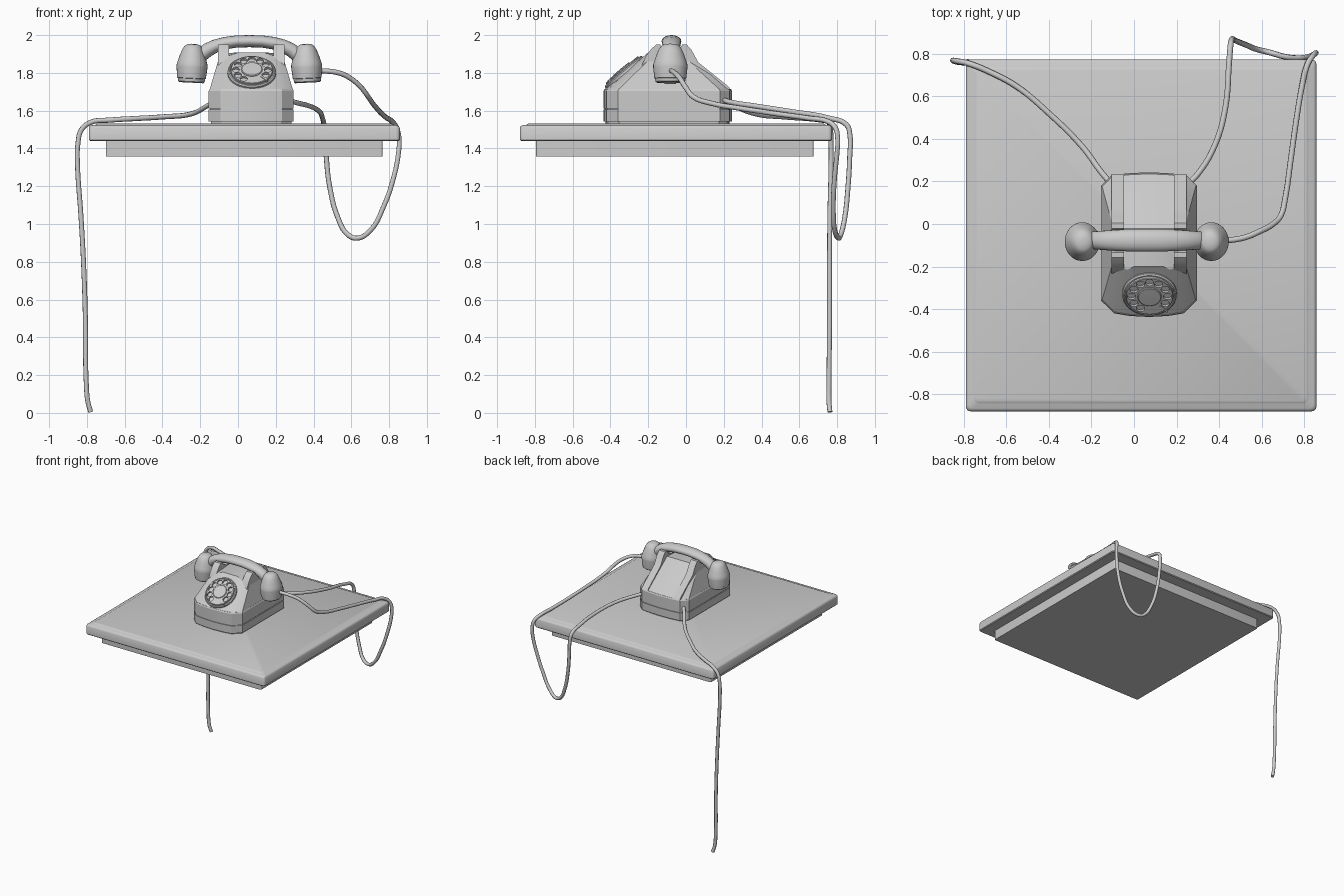
import bpy, bmesh, math
from math import sin, cos, pi, radians
from mathutils import Vector, Matrix

if "Cube" in bpy.data.objects:
    bpy.data.objects.remove(bpy.data.objects["Cube"])

CX = 0.07          # phone centre line
HX, HY = 0.06, -0.077   # handset centre


def finish(name, bm, angle=35):
    bmesh.ops.recalc_face_normals(bm, faces=bm.faces)
    me = bpy.data.meshes.new(name)
    bm.to_mesh(me)
    bm.free()
    ob = bpy.data.objects.new(name, me)
    bpy.context.collection.objects.link(ob)
    bpy.ops.object.select_all(action='DESELECT')
    ob.select_set(True)
    bpy.context.view_layer.objects.active = ob
    if angle:
        bpy.ops.object.shade_smooth_by_angle(angle=radians(angle))
    return ob


def loft(name, rings, angle=35, matrix=None):
    """Skin a list of equal-length closed rings and cap both ends."""
    bm = bmesh.new()
    vs = [[bm.verts.new(p) for p in r] for r in rings]
    n = len(rings[0])
    for a, b in zip(vs, vs[1:]):
        for i in range(n):
            j = (i + 1) % n
            bm.faces.new((a[i], a[j], b[j], b[i]))
    bm.faces.new(vs[0][::-1])
    bm.faces.new(vs[-1])
    if matrix:
        bm.transform(matrix)
    return finish(name, bm, angle)


def hull(name, pts):
    bm = bmesh.new()
    for p in pts:
        bm.verts.new(p)
    r = bmesh.ops.convex_hull(bm, input=bm.verts)
    bmesh.ops.delete(bm, geom=list({g for g in r['geom_interior'] + r['geom_unused']
                                    if isinstance(g, bmesh.types.BMVert)}), context='VERTS')
    return finish(name, bm, 20)


def lathe(name, profile, matrix, n=32):
    return loft(name, [[(r * cos(2 * pi * i / n), r * sin(2 * pi * i / n), z)
                        for i in range(n)] for r, z in profile], 35, matrix)


def rounded_rect(x0, x1, y0, y1, r, z):
    out = []
    for cx, cy, a in ((x1 - r, y1 - r, 0), (x0 + r, y1 - r, 90),
                      (x0 + r, y0 + r, 180), (x1 - r, y0 + r, 270)):
        for k in range(5):
            t = radians(a + 22.5 * k)
            out.append((cx + r * cos(t), cy + r * sin(t), z))
    return out


# table top with a softened edge, and the board under it
edge = [(0.006, 1.44), (0, 1.446), (0, 1.508), (0.005, 1.518), (0.014, 1.523),
        (0.034, 1.525), (0.042, 1.53), (0.048, 1.533)]
loft("table_top", [rounded_rect(-0.79 + d, 0.857 - d, -0.88 + d, 0.773 - d, 0.022, z)
                   for d, z in edge])
loft("table_under_board", [rounded_rect(-0.70, 0.765, -0.793, 0.675, 0.01, z)
                           for z in (1.358, 1.442)])


# phone base footprint: clipped corners, bowed front and back
def footprint(z, d=0.0):
    half = [(0.0, -0.437 + d), (0.09, -0.432 + d), (0.163 - d / 2, -0.42 + d),
            (0.225 - d, -0.36 + d / 2), (0.225 - d, 0.18 - d / 2),
            (0.175 - d / 2, 0.23 - d), (0.09, 0.239 - d), (0.0, 0.243 - d)]
    full = half + [(-x, y) for x, y in half[-2:0:-1]]
    return [(CX + x, y, z) for x, y in full]


loft("phone_foot", [footprint(1.53, 0.012), footprint(1.55, 0.012)], 25)
loft("phone_base", [footprint(z, d) for z, d in
                    ((1.542, 0.0), (1.605, 0.0), (1.605, 0.006), (1.611, 0.006),
                     (1.611, 0.0), (1.705, 0.0), (1.714, 0.005))], 25)

# sloped housing with a narrowing front panel
pts = footprint(1.712, 0.005)
for s in (-1, 1):
    for x, y, z in ((0.176, -0.26, 1.795), (0.176, 0.125, 1.795), (0.172, -0.19, 1.875),
                    (0.172, 0.0, 1.875), (0.10, -0.215, 1.895), (0.07, -0.2, 1.908),
                    (0.12, -0.02, 1.905)):
        pts.append((CX + s * x, y, z))
hull("phone_housing", pts)

# cradle ribs running up the back and ending in two horns
rib = [(-0.25, 1.80), (-0.215, 1.885), (-0.185, 1.925), (-0.158, 1.95), (-0.135, 1.95),
       (-0.118, 1.925), (-0.077, 1.908), (-0.036, 1.925), (-0.02, 1.95), (0.004, 1.95),
       (0.03, 1.92), (0.065, 1.856), (0.225, 1.728), (0.235, 1.712), (-0.25, 1.712)]
for s, side in ((-1, "left"), (1, "right")):
    loft("cradle_rib_" + side, [[(CX + s * x, y, z) for y, z in rib] for x in (0.118, 0.176)], 25)

# rotary dial, tilted to lie on the front panel
tilt = radians(40)
dial = Matrix.Translation((CX + 0.003, -0.328, 1.802)) @ Matrix.Rotation(tilt, 4, 'X')
lathe("dial_rim", [(0.128, -0.02), (0.128, 0.006), (0.122, 0.012), (0.117, 0.012),
                   (0.115, 0.007)], dial, 40)
plate = lathe("dial_finger_plate", [(0.112, 0.002), (0.112, 0.017), (0.109, 0.02)], dial, 40)
bm = bmesh.new()
for k in range(10):
    a = radians(-30 + 30 * k)
    bmesh.ops.create_cone(bm, cap_ends=True, segments=16, radius1=0.0195, radius2=0.0195,
                          depth=0.05, matrix=dial @ Matrix.Translation(
                              (0.085 * cos(a), 0.085 * sin(a), 0.01)))
cutter = finish("finger_hole_cutter", bm, None)
cutter.hide_render = True
mod = plate.modifiers.new("holes", 'BOOLEAN')
mod.operation, mod.object, mod.solver = 'DIFFERENCE', cutter, 'EXACT'
bpy.context.view_layer.objects.active = plate
bpy.ops.object.modifier_apply(modifier=mod.name)
bpy.data.objects.remove(cutter)
lathe("dial_centre", [(0.056, 0.015), (0.056, 0.023), (0.052, 0.026), (0.01, 0.027)], dial)
stop = Matrix.Rotation(radians(-48), 4, 'Z')
bm = bmesh.new()
bmesh.ops.create_cube(bm, size=1, matrix=dial @ stop @ Matrix.Translation((0.1, 0, 0.018))
                      @ Matrix.Diagonal((0.05, 0.009, 0.012, 1)))
finish("dial_finger_stop", bm)

# handset grip: oval sections along an arch (offset, height, half width, half thickness)
arch = [(0.0, 1.968, 0.052, 0.032), (0.07, 1.966, 0.052, 0.032), (0.13, 1.957, 0.05, 0.033),
        (0.18, 1.942, 0.047, 0.035), (0.22, 1.922, 0.044, 0.037), (0.255, 1.895, 0.042, 0.038),
        (0.285, 1.855, 0.04, 0.035)]
path = [(-x, z, w, t) for x, z, w, t in arch[:0:-1]] + arch
rings = []
for i, (x, z, w, t) in enumerate(path):
    a, b = path[max(i - 1, 0)], path[min(i + 1, len(path) - 1)]
    d = Vector((b[0] - a[0], 0, b[1] - a[1])).normalized()
    nrm = Vector((-d.z, 0, d.x))
    c = Vector((HX + x, HY, z))
    rings.append([c + nrm * t * sin(2 * pi * k / 20) + Vector((0, w * cos(2 * pi * k / 20), 0))
                  for k in range(20)])
loft("handset_grip", rings, 50)

# earpiece and mouthpiece: the same turned bell, mirrored
bell = [(0.04, -0.048), (0.07, -0.052), (0.077, -0.046), (0.079, -0.03), (0.083, -0.028),
        (0.089, 0.03), (0.089, 0.043), (0.083, 0.062), (0.074, 0.09), (0.063, 0.118),
        (0.05, 0.14), (0.035, 0.15), (0.012, 0.154)]
for s, name in ((-1, "earpiece"), (1, "mouthpiece")):
    lathe(name, bell, Matrix.Translation((HX + s * 0.305, HY - 0.006, 1.8))
          @ Matrix.Rotation(s * -0.05, 4, 'Y') @ Matrix.Diagonal((0.92, 1.02, 1, 1)))


# cords: round tubes through a few guide points
def cord(name, pts, radius=0.0135):
    cu = bpy.data.curves.new(name, 'CURVE')
    cu.dimensions = '3D'
    cu.bevel_depth, cu.bevel_resolution = radius, 2
    cu.resolution_u, cu.use_fill_caps = 5, True
    sp = cu.splines.new('BEZIER')
    sp.bezier_points.add(len(pts) - 1)
    for bp, p in zip(sp.bezier_points, pts):
        bp.co = p
        bp.handle_left_type = bp.handle_right_type = 'AUTO'
    ob = bpy.data.objects.new(name, cu)
    bpy.context.collection.objects.link(ob)
    bpy.ops.object.select_all(action='DESELECT')
    ob.select_set(True)
    bpy.context.view_layer.objects.active = ob
    bpy.ops.object.convert(target='MESH')
    bpy.ops.object.shade_smooth_by_angle(angle=radians(50))


cord("wall_cord", [
    (-0.10, 0.18, 1.66), (-0.155, 0.245, 1.63), (-0.24, 0.36, 1.585), (-0.4, 0.52, 1.567),
    (-0.55, 0.645, 1.558), (-0.68, 0.715, 1.55), (-0.78, 0.755, 1.538), (-0.828, 0.765, 1.50),
    (-0.848, 0.768, 1.42), (-0.85, 0.768, 1.32), (-0.832, 0.762, 1.05), (-0.818, 0.76, 0.8),
    (-0.808, 0.76, 0.5), (-0.803, 0.757, 0.15), (-0.795, 0.757, 0.06), (-0.78, 0.762, 0.005)])
cord("handset_cord", [
    (0.40, -0.08, 1.812), (0.46, -0.075, 1.81), (0.525, -0.062, 1.802), (0.59, -0.035, 1.775),
    (0.65, -0.003, 1.725), (0.69, 0.04, 1.672), (0.712, 0.13, 1.64), (0.735, 0.29, 1.612),
    (0.76, 0.47, 1.585), (0.79, 0.65, 1.56), (0.815, 0.75, 1.543), (0.84, 0.79, 1.51),
    (0.853, 0.803, 1.45), (0.85, 0.80, 1.38), (0.825, 0.787, 1.25), (0.77, 0.78, 1.09),
    (0.70, 0.788, 0.965), (0.63, 0.808, 0.925), (0.58, 0.82, 0.945), (0.53, 0.84, 1.03),
    (0.485, 0.858, 1.2), (0.467, 0.867, 1.36), (0.46, 0.868, 1.47), (0.455, 0.85, 1.525),
    (0.447, 0.76, 1.56), (0.43, 0.55, 1.596), (0.38, 0.37, 1.624), (0.30, 0.235, 1.645),
    (0.25, 0.185, 1.66)])
